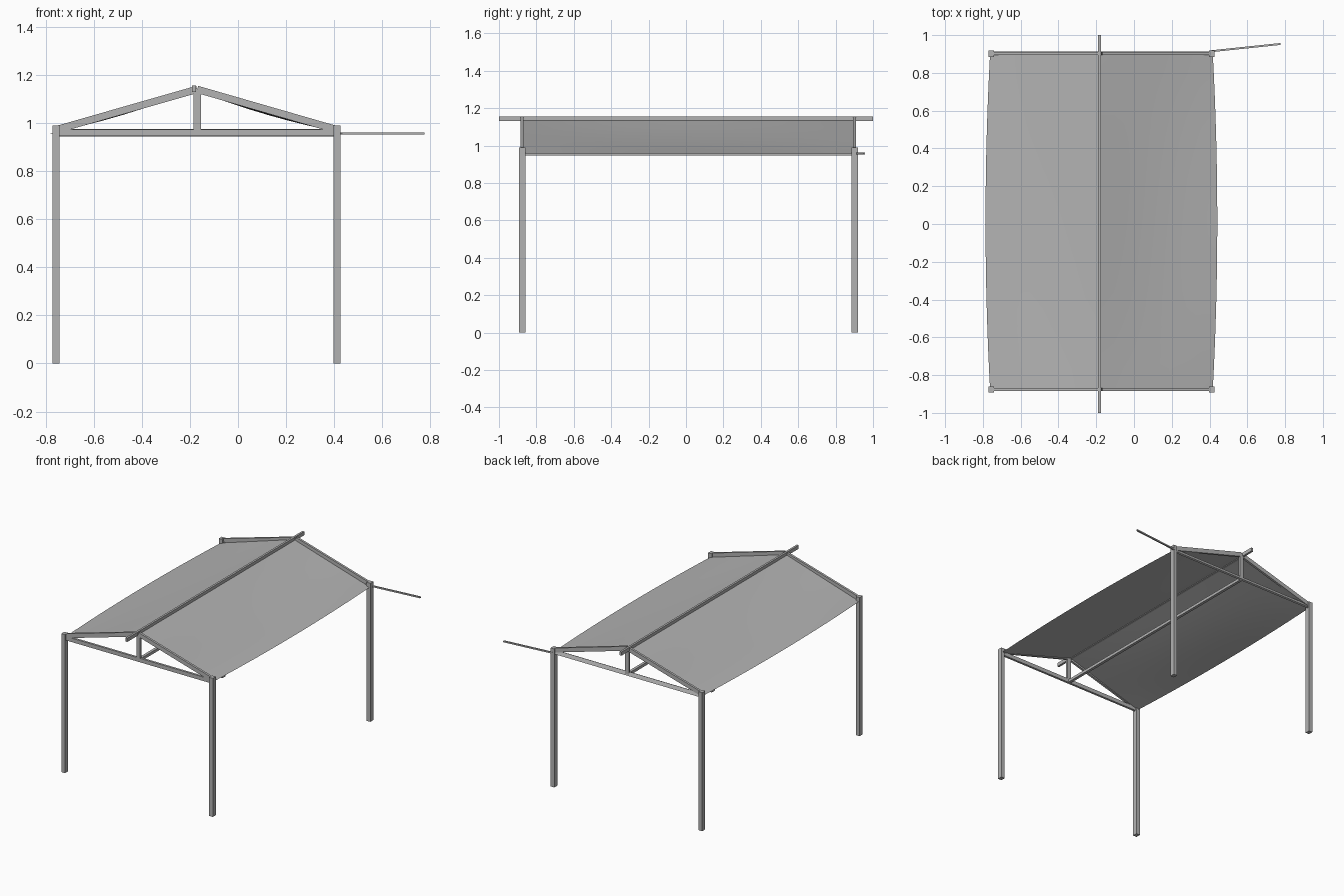
import bpy, bmesh, math
from mathutils import Vector, Matrix

cube = bpy.data.objects.get("Cube")
if cube:
    bpy.data.objects.remove(cube)

grey = bpy.data.materials.new("plain grey")
grey.use_nodes = True
COLOR = (0.45, 0.45, 0.45, 1)
grey.diffuse_color = COLOR
grey.node_tree.nodes["Principled BSDF"].inputs["Base Color"].default_value = COLOR


def add_object(name, bm):
    mesh = bpy.data.meshes.new(name)
    bm.to_mesh(mesh)
    bm.free()
    mesh.materials.append(grey)
    obj = bpy.data.objects.new(name, mesh)
    bpy.context.collection.objects.link(obj)
    return obj


def beam(name, start, end, width, height, roll=0):
    """Rectangular timber from start to end; height is measured towards z."""
    start, end = Vector(start), Vector(end)
    along = (end - start).normalized()
    hint = Vector((0, 1, 0)) if abs(along.z) > 0.9 else Vector((0, 0, 1))
    side = along.cross(hint).normalized()
    up = side.cross(along)
    axes = Matrix((along, side, up)).transposed().to_4x4()
    bm = bmesh.new()
    bmesh.ops.create_cube(bm, size=1)
    bm.transform(Matrix.Translation((start + end) / 2) @ axes
                 @ Matrix.Rotation(roll, 4, 'X')
                 @ Matrix.Diagonal(((end - start).length, width, height, 1)))
    return add_object(name, bm)


LEFT, RIGHT, MID = 0.412, -0.757, -0.17
FRONT, BACK = -0.876, 0.902
RIDGE_X = -0.183

# Posts and gable trusses
for end, y in (("front", FRONT), ("back", BACK)):
    for side, x in (("left", LEFT), ("right", RIGHT)):
        beam(f"{end}_{side}_post", (x, y, 0), (x, y, 0.99), 0.029, 0.034)
        beam(f"{end}_{side}_rafter", (x, y, 0.973), (MID, y, 1.141), 0.016, 0.03)
    beam(f"{end}_king_post", (MID, y, 0.95), (MID, y, 1.14), 0.03, 0.016)

beam("front_tie_beam", (RIGHT, FRONT, 0.96), (LEFT, FRONT, 0.96), 0.016, 0.028)
beam("back_tie_beam", (RIGHT, BACK, 0.96), (LEFT, BACK, 0.96), 0.012, 0.028,
     math.radians(-25))

# Lengthwise poles and the loose stick on the rear corner
beam("ridge_pole", (RIDGE_X, -1, 1.143), (RIDGE_X, 1, 1.143), 0.015, 0.026)
beam("lower_pole", (MID, FRONT, 0.956), (MID, BACK, 0.956), 0.02, 0.02)
beam("side_stick", (LEFT, 0.915, 0.957), (0.775, 0.953, 0.957), 0.01, 0.01)

# Fabric roof: eaves bow outwards and each slope sags a little
ROWS, COLS = 16, 8
for side, edge, out in (("left", LEFT, 1), ("right", RIGHT, -1)):
    bm = bmesh.new()
    bmesh.ops.create_grid(bm, x_segments=COLS, y_segments=ROWS, size=0.5)
    for v in bm.verts:
        across, along = v.co.x + 0.5, v.co.y + 0.5
        bow = 1 - (2 * along - 1) ** 2
        eave = edge + out * (0.005 + 0.024 * bow)
        sag = 0.014 * bow * math.sin(math.pi * across)
        v.co = Vector((RIDGE_X + (eave - RIDGE_X) * across,
                       FRONT + (BACK - FRONT) * along,
                       1.137 - 0.18 * across - sag))
    bmesh.ops.recalc_face_normals(bm, faces=bm.faces)
    if sum(f.normal.z for f in bm.faces) < 0:
        bmesh.ops.reverse_faces(bm, faces=bm.faces)
    for f in bm.faces:
        f.smooth = True
    add_object(f"{side}_roof_fabric", bm)
